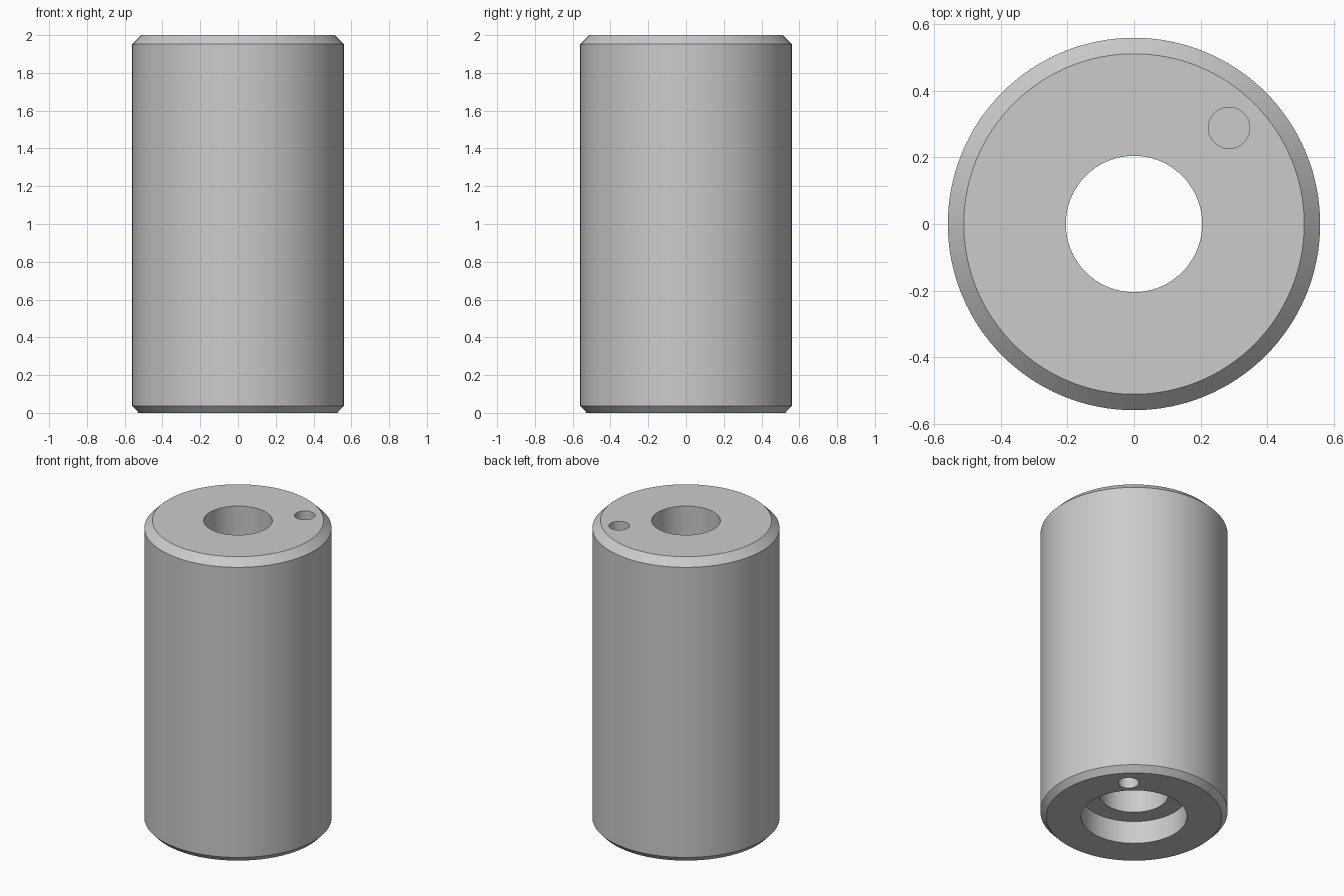
import bpy, bmesh, math

if "Cube" in bpy.data.objects:
    bpy.data.objects.remove(bpy.data.objects["Cube"])

SEG = 128


def lathe(name, profile):
    """Spin a closed (radius, z) profile around the z axis."""
    bm = bmesh.new()
    rings = []
    for r, z in profile:
        rings.append([bm.verts.new((r * math.cos(2 * math.pi * i / SEG),
                                    r * math.sin(2 * math.pi * i / SEG), z))
                      for i in range(SEG)])
    for k, a in enumerate(rings):
        b = rings[(k + 1) % len(rings)]
        for i in range(SEG):
            j = (i + 1) % SEG
            bm.faces.new((a[i], a[j], b[j], b[i]))
    bmesh.ops.recalc_face_normals(bm, faces=bm.faces)
    mesh = bpy.data.meshes.new(name)
    bm.to_mesh(mesh)
    bm.free()
    obj = bpy.data.objects.new(name, mesh)
    bpy.context.collection.objects.link(obj)
    return obj


# Chamfered sleeve with a through bore and a counterbore underneath
sleeve = lathe("sleeve", [
    (0.317, 0), (0.525, 0), (0.56, 0.037), (0.56, 1.952), (0.512, 2.0),
    (0.205, 2.0), (0.205, 0.15), (0.317, 0.15)])

# Blind pin holes in the top and bottom faces
DEPTH = 0.2
for side, z in (("top", 2.0), ("bottom", 0.0)):
    bpy.ops.mesh.primitive_cylinder_add(vertices=48, radius=0.062, depth=2 * DEPTH,
                                        location=(0.286, 0.289, z))
    cutter = bpy.context.object
    cutter.name = side + "_pin_hole_cutter"
    cut = sleeve.modifiers.new(side + "_pin_hole", 'BOOLEAN')
    cut.operation = 'DIFFERENCE'
    cut.solver = 'EXACT'
    cut.object = cutter
    bpy.ops.object.select_all(action='DESELECT')
    sleeve.select_set(True)
    bpy.context.view_layer.objects.active = sleeve
    bpy.ops.object.modifier_apply(modifier=cut.name)
    bpy.data.objects.remove(cutter)

bpy.ops.object.shade_smooth_by_angle(angle=math.radians(30))
